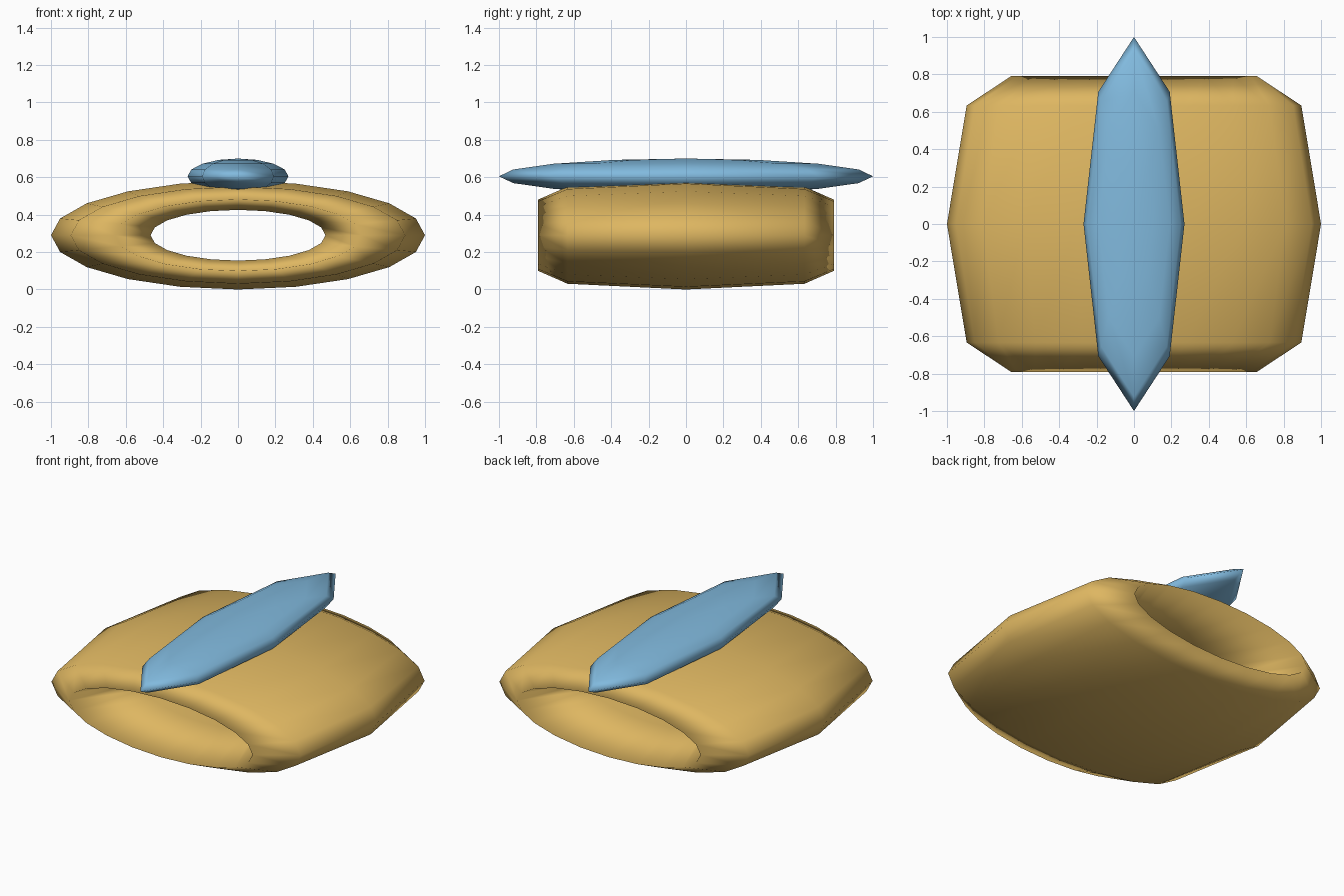
import bpy
import math

if "Cube" in bpy.data.objects:
    bpy.data.objects.remove(bpy.data.objects["Cube"])


def colour(name, rgb):
    m = bpy.data.materials.new(name)
    m.diffuse_color = (*rgb, 1.0)
    m.use_nodes = True
    m.node_tree.nodes["Principled BSDF"].inputs["Base Color"].default_value = m.diffuse_color
    return m


def finish(name, scale, z, mat, tilt=0.0):
    """Name, scale, place and smooth the active primitive."""
    ob = bpy.context.object
    ob.name = name
    ob.rotation_euler = (tilt, 0, 0)
    ob.scale = (1, 1, 1)
    bpy.ops.object.transform_apply(location=False, rotation=True, scale=False)
    ob.scale = scale
    bpy.ops.object.transform_apply(location=False, rotation=False, scale=True)
    ob.location.z = z
    ob.data.materials.append(mat)
    bpy.ops.object.shade_smooth()
    return ob


gold = colour("gold", (0.73, 0.47, 0.12))
blue = colour("sky blue", (0.22, 0.49, 0.73))

# Ring body: torus with its axis along y, flattened in z and stretched in y
bpy.ops.mesh.primitive_torus_add(major_segments=20, minor_segments=7,
                                 major_radius=0.72, minor_radius=0.28)
finish("ring_body", (1.0, 0.79 / (0.28 * math.sin(4 * math.pi / 7)), 0.29),
       0.29, gold, math.pi / 2)

# Top blade: low-poly sphere stretched along y, resting in the top of the ring
bpy.ops.mesh.primitive_uv_sphere_add(segments=8, ring_count=8, radius=1)
finish("top_blade", (0.27, 1.0, 0.095), 0.605, blue)
